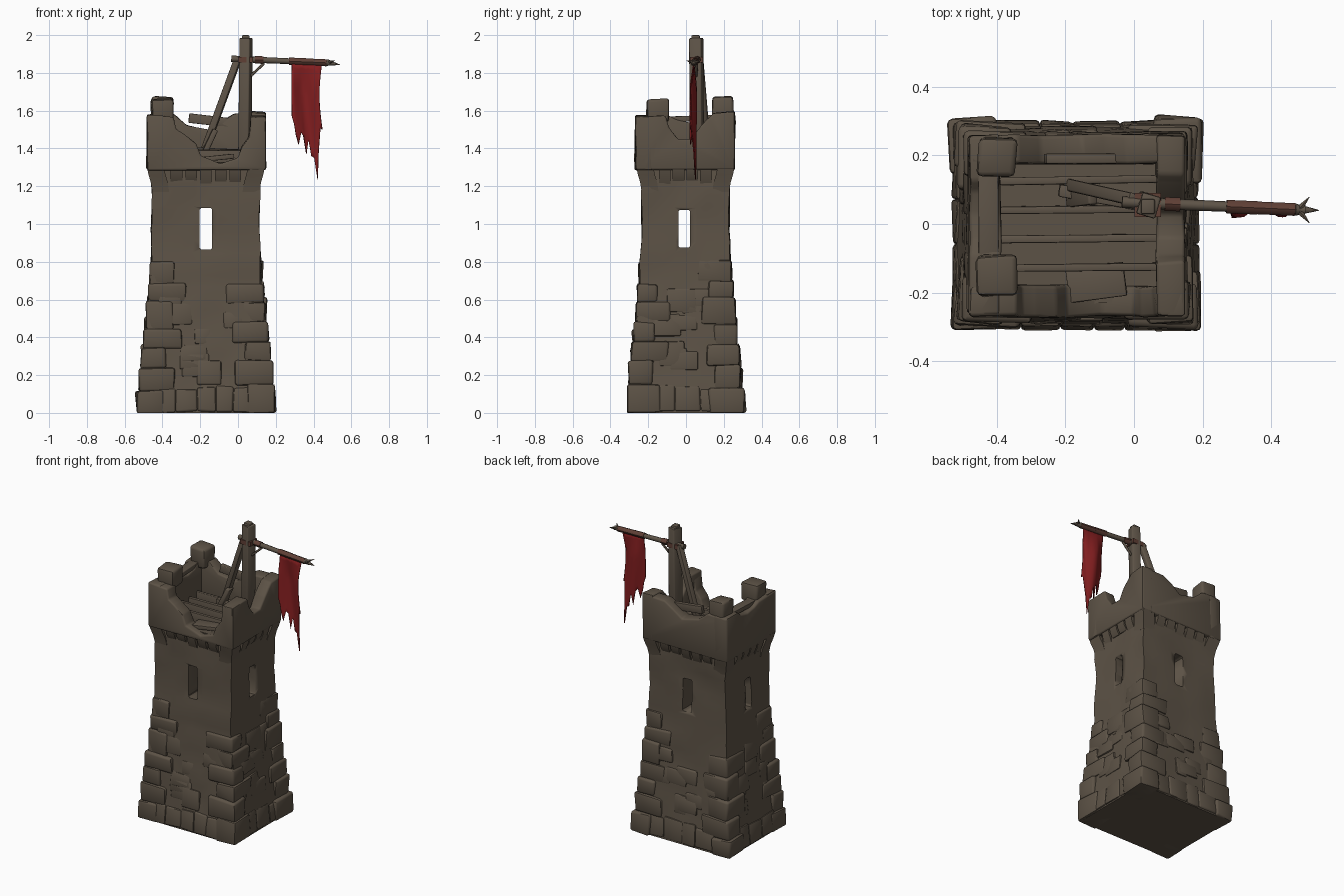
import bpy, bmesh, math, random
from mathutils import Vector, Matrix, noise

if "Cube" in bpy.data.objects:
    bpy.data.objects.remove(bpy.data.objects["Cube"])

random.seed(7)
CX, CY = -0.17, -0.003


def material(name, col):
    m = bpy.data.materials.new(name)
    m.diffuse_color = (*col, 1)
    m.use_nodes = True
    m.node_tree.nodes["Principled BSDF"].inputs["Base Color"].default_value = m.diffuse_color
    return m


STONE = material("weathered_stone", (0.108, 0.085, 0.061))
WOOD = material("old_wood", (0.112, 0.088, 0.064))
RED = material("red_cloth", (0.225, 0.013, 0.014))
RUST = material("faded_red_binding", (0.115, 0.05, 0.036))


def finish(bm, name, mat, bevel=0.0, wobble=0.0):
    if bevel:
        bmesh.ops.bevel(bm, geom=bm.edges[:], offset=bevel, segments=2,
                        affect='EDGES', profile=0.5, clamp_overlap=True)
    if wobble:
        for v in bm.verts:
            v.co += noise.noise_vector(v.co * 9) * wobble
            v.co.z = max(v.co.z, 0)
    bmesh.ops.recalc_face_normals(bm, faces=bm.faces[:])
    me = bpy.data.meshes.new(name)
    bm.to_mesh(me)
    bm.free()
    me.materials.append(mat)
    ob = bpy.data.objects.new(name, me)
    bpy.context.collection.objects.link(ob)
    bpy.ops.object.select_all(action='DESELECT')
    ob.select_set(True)
    bpy.context.view_layer.objects.active = ob
    bpy.ops.object.shade_smooth_by_angle(angle=math.radians(45))
    return ob


def box(bm, c, s, rot=None):
    m = Matrix.Translation(c) @ (rot or Matrix()) @ Matrix.Diagonal((*s, 1))
    bmesh.ops.create_cube(bm, size=1, matrix=m)


def beam(bm, a, b, w, h, sides=4, r2=None):
    a, b = Vector(a), Vector(b)
    d = b - a
    rot = d.to_track_quat('Z', 'Y').to_matrix().to_4x4()
    if sides == 4:
        box(bm, (a + b) / 2, (w, h, d.length), rot)
    else:
        bmesh.ops.create_cone(bm, cap_ends=True, segments=sides, radius1=w, radius2=w if r2 is None else r2,
                              depth=d.length, matrix=Matrix.Translation((a + b) / 2) @ rot)


def interp(tab, t):
    for (a, p), (b, q) in zip(tab, tab[1:]):
        if t <= b:
            return p + (q - p) * (t - a) / (b - a)
    return tab[-1][1]


# half widths of the tapering shaft
def hx(z): return interp([(0, .352), (.2, .336), (.6, .302), (.85, .287), (1.3, .283)], z)
def hy(z): return interp([(0, .297), (.2, .281), (.6, .249), (.85, .234), (1.3, .231)], z)


def on_side(k, u, z, out):
    """point on side k (front, right, back, left), u along the side from its middle"""
    if k % 2 == 0:
        return Vector((CX + u, CY + (hy(z) + out) * (k - 1), z))
    return Vector((CX + (hx(z) + out) * (2 - k), CY + u, z))


# tower shaft
bm = bmesh.new()
N, L = 8, 22
rings = []
for j in range(L + 1):
    z = 1.33 * j / L
    ring = []
    for sx, sy, tx, ty in [(-1, -1, 1, -1), (1, -1, 1, 1), (1, 1, -1, 1), (-1, 1, -1, -1)]:
        for i in range(N):
            t = i / N
            p = Vector((CX + hx(z) * (sx + (tx - sx) * t), CY + hy(z) * (sy + (ty - sy) * t), z))
            if j > 0:
                p += noise.noise_vector(p * 7) * 0.011
            ring.append(bm.verts.new(p))
    rings.append(ring)
for a, b in zip(rings, rings[1:]):
    for i in range(4 * N):
        n = (i + 1) % (4 * N)
        bm.faces.new((a[i], a[n], b[n], b[i]))
bm.faces.new(rings[0])
bm.faces.new(rings[-1])
shaft = finish(bm, "tower_shaft", STONE)

# window slits cut right through
for size in [(.066, 1, .22), (1, .062, .2)]:
    bm = bmesh.new()
    box(bm, (CX, -.01, .975), size)
    bmesh.ops.bevel(bm, geom=bm.edges[:], offset=.008, segments=1, affect='EDGES')
    cut = finish(bm, "window_cutter", STONE)
    bpy.context.view_layer.objects.active = shaft
    md = shaft.modifiers.new("window", 'BOOLEAN')
    md.operation, md.object, md.solver = 'DIFFERENCE', cut, 'EXACT'
    bpy.ops.object.modifier_apply(modifier="window")
    bpy.data.objects.remove(cut)

# corner stones
bm = bmesh.new()
for sx in (-1, 1):
    for sy in (-1, 1):
        z, k = 0.0, 0
        while z < 0.66 + .06 * (sx * sy):
            h = random.uniform(.10, .16) * (1 - .2 * z)
            zm = z + h / 2
            out = (.022 - .02 * z) * random.uniform(.6, 1.15)
            lx, ly = (.19, .13) if k % 2 else (.14, .18)
            lx, ly = lx * random.uniform(.85, 1.1), ly * random.uniform(.85, 1.1)
            box(bm, (CX + sx * (hx(zm) + out - lx / 2), CY + sy * (hy(zm) + out - ly / 2), zm),
                (lx, ly, h + .004), Matrix.Rotation(random.uniform(-.06, .06), 4, 'Z'))
            z, k = z + h, k + 1
finish(bm, "corner_stones", STONE, .014, .011)

# foot course and scattered wall stones
bm = bmesh.new()
for k in range(4):
    half = (hx if k % 2 == 0 else hy)(0)
    stones = []
    u = -half + .1
    while u < half - .12:
        w = random.uniform(.09, .15)
        stones.append((u + w / 2, random.uniform(.06, .075), w, random.uniform(.12, .15), .002))
        u += w
    for i in range(8):
        stones.append((random.uniform(-.17, .17) * half / .3, random.uniform(.2, .62),
                       random.uniform(.09, .16), random.uniform(.08, .13), -.002))
    for u, z, w, h, out in stones:
        tilt = Matrix.Rotation(math.radians(-5 if k < 2 else 5), 4, 'XY'[k % 2])
        s = (w, .05, h) if k % 2 == 0 else (.05, w, h)
        c = on_side(k, u, z, out - .018)
        c.z = max(c.z, h / 2 + .004)
        box(bm, c, s, tilt)
finish(bm, "wall_stones", STONE, .011, .008)


# parapet walls: ragged outlines pushed to wall thickness
def wall(name, top, axis, lo, hi):
    pts = [(top[0][0], 1.285), (top[-1][0], 1.285)] + top[::-1]
    bm = bmesh.new()
    mk = (lambda u, z: (u, lo, z)) if axis == 'y' else (lambda u, z: (lo, u, z))
    f = bm.faces.new([bm.verts.new(mk(*p)) for p in pts])
    ext = bmesh.ops.extrude_face_region(bm, geom=[f])
    d = Vector((0, hi - lo, 0)) if axis == 'y' else Vector((hi - lo, 0, 0))
    bmesh.ops.translate(bm, vec=d, verts=[v for v in ext['geom'] if isinstance(v, bmesh.types.BMVert)])
    finish(bm, name, STONE, .01, .008)


wall("parapet_front", [(-.48, 1.58), (-.34, 1.57), (-.325, 1.5), (-.28, 1.47), (-.225, 1.43), (-.2, 1.36),
                       (-.09, 1.315), (0, 1.35), (.02, 1.41), (.055, 1.46), (.07, 1.565), (.145, 1.57)],
     'y', -.27, -.18)
wall("parapet_back", [(-.48, 1.58), (-.34, 1.58), (-.27, 1.52), (-.15, 1.5), (-.08, 1.55), (-.02, 1.585),
                      (.145, 1.59)], 'y', .262, .175)
wall("parapet_right", [(-.268, 1.568), (-.11, 1.57), (-.09, 1.51), (-.04, 1.45), (.03, 1.45), (.07, 1.51),
                       (.12, 1.56), (.14, 1.59), (.26, 1.595)], 'x', .148, .065)
wall("parapet_left", [(-.268, 1.578), (-.09, 1.57), (-.05, 1.55), (.03, 1.535), (.1, 1.55), (.13, 1.58),
                      (.26, 1.582)], 'x', -.482, -.39)

# surviving merlons
bm = bmesh.new()
box(bm, (-.4, -.15, 1.6), (.115, .12, .12), Matrix.Rotation(.04, 4, 'Z'))
box(bm, (-.4, .195, 1.605), (.11, .115, .135), Matrix.Rotation(-.05, 4, 'Z'))
finish(bm, "merlons", STONE, .016, .01)

# tapering corbels below the parapet
bm = bmesh.new()


def corbel(k, u, w, z0):
    r = [on_side(k, u + s * w / 2, z, o) for s in (-1, 1)
         for z, o in ((z0, -.02), (1.3, -.02), (1.3, .028), (1.26, .02), (z0, .001))]
    v = [bm.verts.new(p) for p in r]
    bm.faces.new(v[:5])
    bm.faces.new(v[5:])
    for i in range(5):
        n = (i + 1) % 5
        bm.faces.new((v[i], v[n], v[n + 5], v[i + 5]))


for k in range(4):
    half = (hx if k % 2 == 0 else hy)(1.2)
    n = 5 if k % 2 == 0 else 4
    for i in range(n):
        corbel(k, (i - (n - 1) / 2) * (half - .05) * 2 / (n + 1), .062, 1.22 + random.uniform(-.01, .01))
for sx in (-1, 1):          # flared corner corbels
    for sy in (-1, 1):
        ring = [[bm.verts.new((CX + sx * (hx(z) + o - a * .09), CY + sy * (hy(z) + o - b * .09), z))
                 for a, b in ((0, 0), (1, 0), (1, 1), (0, 1))]
                for z, o in ((1.17, .0), (1.22, .008), (1.26, .02), (1.3, .029))]
        bm.faces.new(ring[0])
        bm.faces.new(ring[-1])
        for a, b in zip(ring, ring[1:]):
            for i in range(4):
                bm.faces.new((a[i], a[(i + 1) % 4], b[(i + 1) % 4], b[i]))
finish(bm, "corbels", STONE)

# floor planks and fallen beams
bm = bmesh.new()
for i in range(4):
    y = -.13 + i * .085
    beam(bm, (-.39, y, 1.345 + .006 * (i % 2)), (.07, y + .005, 1.35), .022, .086)
box(bm, (-.11, -.17, 1.35), (.17, .1, .025), Matrix.Rotation(.12, 4, 'Z') @ Matrix.Rotation(-.1, 4, 'Y'))
beam(bm, (-.26, .19, 1.56), (.05, .19, 1.525), .03, .05)
beam(bm, (-.425, -.2, 1.55), (-.425, .18, 1.565), .06, .03)
beam(bm, (-.22, .1, 1.38), (.06, .05, 1.37), .035, .05)
finish(bm, "floor_planks_and_beams", WOOD, .004, .004)

# post, braces and collar
bm = bmesh.new()
beam(bm, (.035, .057, 1.34), (.042, .055, 1.985), .066, .056)
beam(bm, (-.19, .115, 1.36), (.0, .07, 1.88), .036, .038)
beam(bm, (-.19, .08, 1.36), (-.12, .085, 1.5), .06, .03)
beam(bm, (.06, .055, 1.78), (.14, .055, 1.852), .014, .014)
box(bm, (.04, .052, 1.985), (.04, .045, .03))
finish(bm, "post_and_braces", WOOD, .006, .004)

# flag arm with forked tip
bm = bmesh.new()
beam(bm, (-.035, .064, 1.875), (.5, .041, 1.852), .017, 0, 8, .014)
beam(bm, (.47, .042, 1.855), (.54, .04, 1.843), .018, 0, 8, .001)
for s in (-1, 1):
    beam(bm, (.48, .041, 1.855), (.512, .041 + s * .038, 1.865), .012, 0, 6, .001)
finish(bm, "flag_arm", WOOD)

# bindings round the post, arm and flag top
bm = bmesh.new()
for x0, x1, r in [(.09, .135, .02), (.27, .36, .0195), (.35, .47, .0185)]:
    p, q = [(x, .0625 - .043 * x, 1.8735 - .043 * x) for x in (x0, x1)]
    beam(bm, p, q, r, 0, 8)
box(bm, (.04, .055, 1.87), (.078, .07, .03))
finish(bm, "bindings", RUST)

# torn flag
hem = [(.285, 1.57), (.298, 1.53), (.308, 1.47), (.322, 1.42), (.335, 1.485), (.348, 1.47), (.363, 1.37),
       (.374, 1.45), (.388, 1.36), (.403, 1.35), (.421, 1.235), (.426, 1.38), (.435, 1.51), (.445, 1.5)]
bm = bmesh.new()
R = 14
cols = []
for x, zb in hem:
    col = []
    for j in range(R + 1):
        t = j / R
        z = 1.85 + (zb - 1.85) * t
        y = .038 + .016 * math.sin(x * 38 + z * 4) * min(1, t * 3) - .004 * t
        px = x - .014 * math.sin(t * math.pi) * (x - .285) / .16
        col.append(bm.verts.new((px, y, z)))
    cols.append(col)
for a, b in zip(cols, cols[1:]):
    for j in range(R):
        bm.faces.new((a[j], b[j], b[j + 1], a[j + 1]))
flag = finish(bm, "torn_flag", RED)
flag.modifiers.new("cloth", 'SOLIDIFY').thickness = .006
